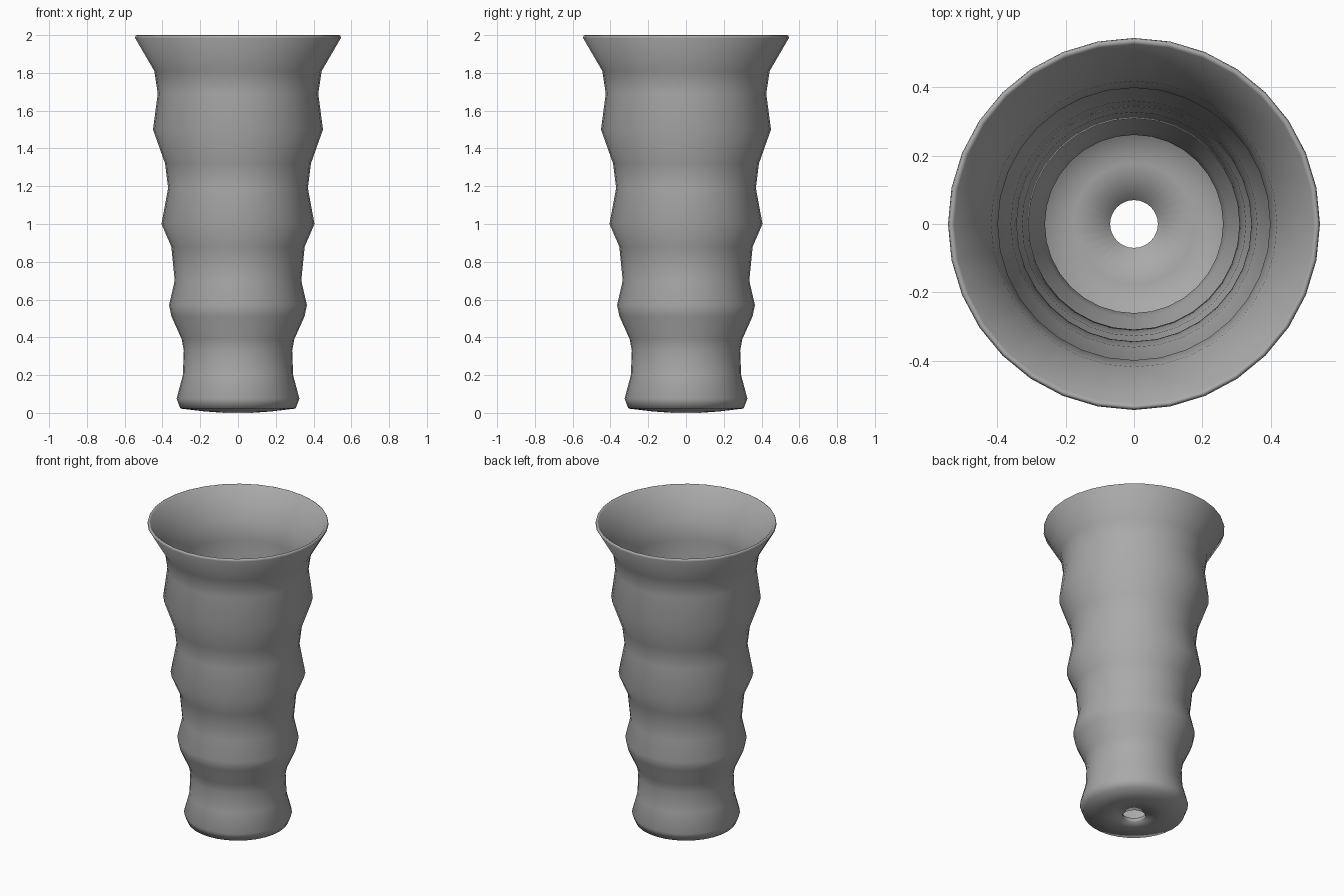
import bpy
import bmesh
from math import cos, sin, pi
from mathutils import Vector

cube = bpy.data.objects.get("Cube")
if cube:
    bpy.data.objects.remove(cube, do_unlink=True)

SEGMENTS = 32
WALL = 0.026

# Outer silhouette from the drain hole to the rim, as (radius, height)
OUTER = [Vector(p) for p in (
    (0.07, 0.0), (0.18, 0.008), (0.305, 0.023), (0.325, 0.075),
    (0.292, 0.2), (0.287, 0.33), (0.298, 0.39), (0.352, 0.51),
    (0.365, 0.57), (0.335, 0.7), (0.353, 0.88), (0.405, 1.0),
    (0.37, 1.19), (0.386, 1.32), (0.45, 1.5), (0.425, 1.69),
    (0.443, 1.81), (0.545, 1.985))]


def inset(points, distance):
    """Offset an open profile towards its left side, keeping wall thickness even."""
    result = []
    for i, p in enumerate(points):
        a = points[max(i - 1, 0)]
        b = points[min(i + 1, len(points) - 1)]
        t = (b - a).normalized()
        result.append(p + Vector((-t.y, t.x)) * distance)
    return result


# Inner wall, with straight drain hole and level rim
inner = inset(OUTER, WALL)
inner[0].x = OUTER[0].x
inner[-1] = Vector((0.527, 1.994))
rim = [Vector((0.542, 1.997)), Vector((0.535, 2.0))]
profile = OUTER + rim + inner[::-1]

# Revolve the closed profile around the vertical axis
bm = bmesh.new()
rings = []
for p in profile:
    rings.append([bm.verts.new((p.x * cos(2 * pi * s / SEGMENTS),
                                p.x * sin(2 * pi * s / SEGMENTS), p.y))
                  for s in range(SEGMENTS)])
for i, low in enumerate(rings):
    high = rings[(i + 1) % len(rings)]
    for s in range(SEGMENTS):
        n = (s + 1) % SEGMENTS
        bm.faces.new((low[s], low[n], high[n], high[s])).smooth = True
bmesh.ops.recalc_face_normals(bm, faces=bm.faces)

mesh = bpy.data.meshes.new("vase_body")
bm.to_mesh(mesh)
bm.free()
vase = bpy.data.objects.new("vase_body", mesh)
bpy.context.collection.objects.link(vase)

# Plain grey glaze
grey = bpy.data.materials.new("grey_glaze")
grey.use_nodes = True
colour = (0.4, 0.4, 0.4, 1.0)
grey.diffuse_color = colour
grey.node_tree.nodes["Principled BSDF"].inputs["Base Color"].default_value = colour
mesh.materials.append(grey)
